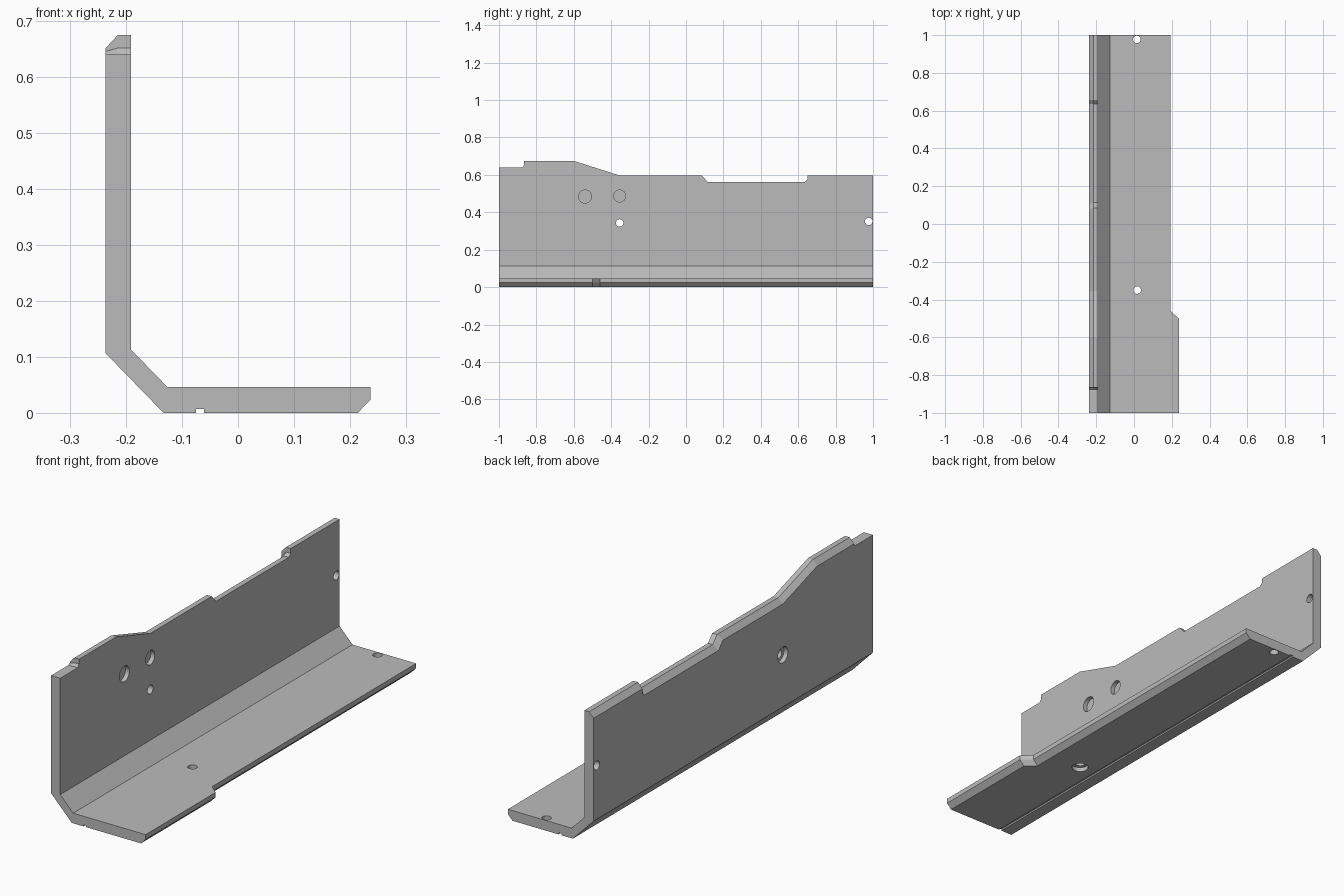
import bpy, bmesh, math
from mathutils import Matrix

if "Cube" in bpy.data.objects:
    bpy.data.objects.remove(bpy.data.objects["Cube"])

metal = bpy.data.materials.new("plain_grey")
metal.use_nodes = True
metal.diffuse_color = (0.5, 0.5, 0.5, 1)
metal.node_tree.nodes["Principled BSDF"].inputs["Base Color"].default_value = (0.5, 0.5, 0.5, 1)


def finish(name, bm):
    bmesh.ops.recalc_face_normals(bm, faces=bm.faces)
    mesh = bpy.data.meshes.new(name)
    bm.to_mesh(mesh)
    bm.free()
    mesh.materials.append(metal)
    obj = bpy.data.objects.new(name, mesh)
    bpy.context.scene.collection.objects.link(obj)
    return obj


def loft(name, rings):
    """Closed solid through rings of equal point count."""
    bm = bmesh.new()
    loops = [[bm.verts.new(p) for p in ring] for ring in rings]
    n = len(loops[0])
    for a, b in zip(loops, loops[1:]):
        for i in range(n):
            j = (i + 1) % n
            bm.faces.new((a[i], a[j], b[j], b[i]))
    bm.faces.new(loops[0])
    bm.faces.new(loops[-1])
    return finish(name, bm)


def drill(name, axis, centre, radius, depth):
    """Cylindrical cutter centred on a point, along x or z."""
    bm = bmesh.new()
    turn = Matrix.Rotation(math.pi / 2, 4, "Y") if axis == "x" else Matrix()
    bmesh.ops.create_cone(bm, cap_ends=True, segments=32, radius1=radius, radius2=radius,
                          depth=depth, matrix=Matrix.Translation(centre) @ turn)
    return finish(name, bm)


def cut(target, cutter):
    mod = target.modifiers.new(cutter.name, "BOOLEAN")
    mod.operation = "DIFFERENCE"
    mod.solver = "EXACT"
    mod.object = cutter
    cutter.hide_render = True
    cutter.hide_viewport = True


# Bent angle section, run along y
section = [(-.237, .72), (-.237, .107), (-.133, 0), (.237, 0),
           (.237, .046), (-.126, .046), (-.191, .113), (-.191, .72)]
bracket = loft("angle_bracket", [[(x, y, z) for x, z in section] for y in (-1, 1)])

# Stepped top edge of the wall, with a bevel on the outer side
top = [(-1.1, .64), (-.875, .64), (-.865, .652), (-.865, .675), (-.6, .675), (-.355, .597),
       (.085, .597), (.115, .563), (.635, .563), (.65, .575), (.65, .597), (1.1, .597)]
bevel = [(0, 0), (0, 0), (0, -.007)] + [(0, -.026)] * 3 + [(-.011, -.026)] * 2 + [(0, -.026)] * 4
low = [(y + dy, z + dz) for (y, z), (dy, dz) in zip(top, bevel)]
lid = [(1.1, .8), (-1.1, .8)]
cut(bracket, loft("wall_top_cutter", [
    [(-.239, y, z) for y, z in low + lid],
    [(-.215, y, z) for y, z in top + lid],
    [(-.15, y, z) for y, z in top + lid]]))

# Outer edge of the base plate, narrower towards the back, bevelled below
edge = [(.237, -1.1), (.237, -.5), (.193, -.46), (.193, 1.1)]
outside = [(.35, 1.1), (.35, -1.1)]
cut(bracket, loft("base_edge_cutter", [
    [(x - .025, y, -.002) for x, y in edge] + [(x, y, -.002) for x, y in outside],
    [(x, y, .024) for x, y in edge + outside],
    [(x, y, .1) for x, y in edge + outside]]))

# Groove along the underside
groove = [(-.075, -.02), (-.061, -.02), (-.061, .007), (-.075, .007)]
cut(bracket, loft("groove_cutter", [[(x, y, z) for x, z in groove] for y in (-1.1, 1.1)]))

# Through holes, counterbores and blind pockets
holes = [
    ("base_front_hole", "z", (.017, -.35, .02), .02, .2),
    ("base_front_counterbore", "z", (.017, -.35, 0), .036, .04),
    ("base_back_hole", "z", (.015, .977, .02), .02, .2),
    ("wall_front_hole", "x", (-.21, -.355, .343), .02, .2),
    ("wall_front_counterbore", "x", (-.237, -.355, .343), .036, .04),
    ("wall_back_hole", "x", (-.21, .977, .351), .02, .2),
    ("wall_pocket_large", "x", (-.191, -.54, .484), .035, .04),
    ("wall_pocket_small", "x", (-.191, -.355, .487), .032, .04),
]
for hole in holes:
    cut(bracket, drill(*hole))

# Bake the cuts, then drop the cutters
bpy.context.view_layer.update()
graph = bpy.context.evaluated_depsgraph_get()
baked = bpy.data.meshes.new_from_object(bracket.evaluated_get(graph))
cutters = [m.object for m in bracket.modifiers]
bracket.modifiers.clear()
bracket.data = baked
for c in cutters:
    bpy.data.objects.remove(c)
